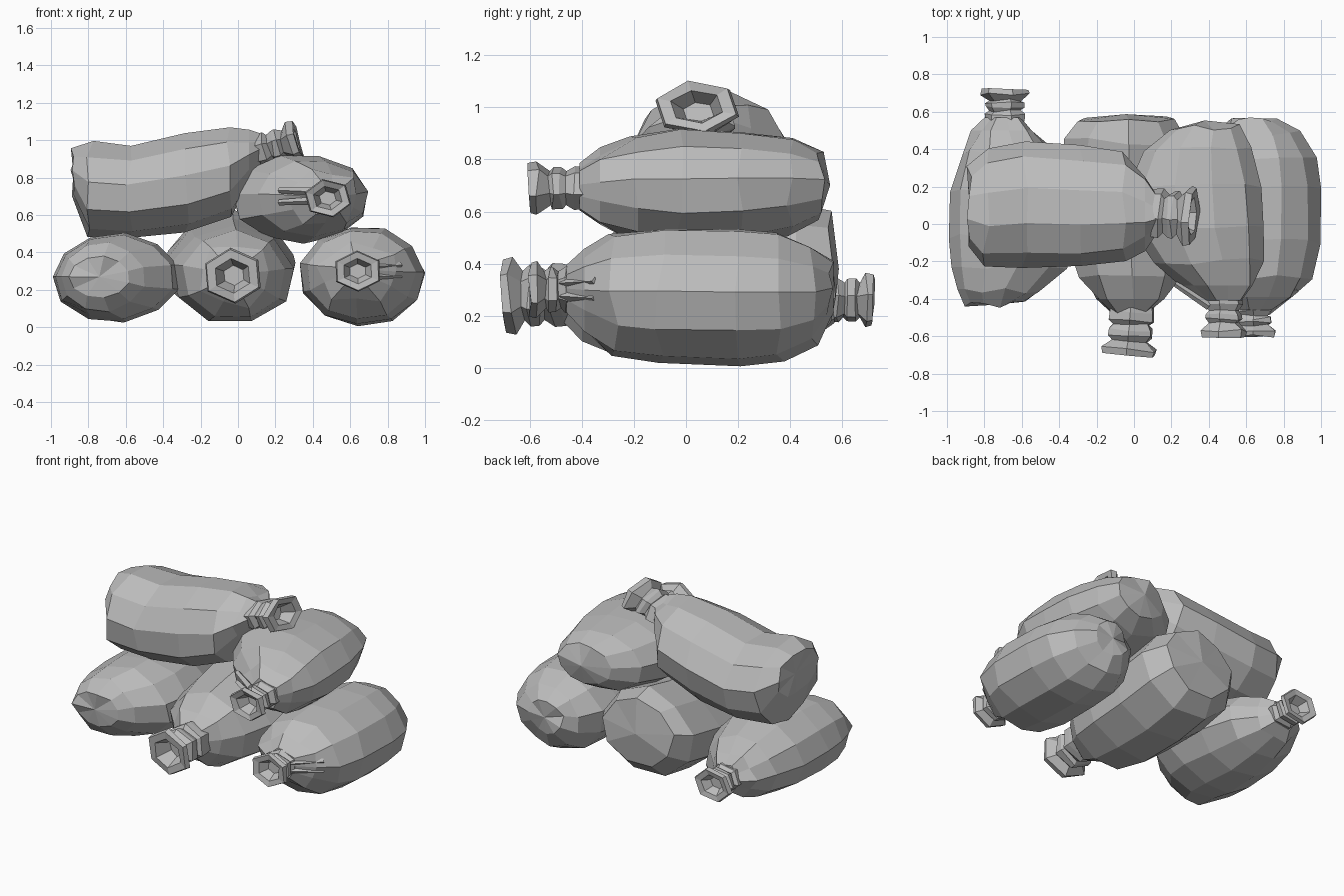
import bpy, bmesh, math, random
from mathutils import Vector

random.seed(4)
cube = bpy.data.objects.get("Cube")
if cube:
    bpy.data.objects.remove(cube)

cloth = bpy.data.materials.new("grey_cloth")
cloth.use_nodes = True
GREY = (0.5, 0.5, 0.5, 1)
cloth.diffuse_color = GREY
cloth.node_tree.nodes["Principled BSDF"].inputs["Base Color"].default_value = GREY


def finish(name, bm):
    bmesh.ops.recalc_face_normals(bm, faces=bm.faces[:])
    mesh = bpy.data.meshes.new(name)
    bm.to_mesh(mesh)
    bm.free()
    mesh.materials.append(cloth)
    obj = bpy.data.objects.new(name, mesh)
    bpy.context.collection.objects.link(obj)
    return obj


def bridge(bm, rings):
    for a, b in zip(rings, rings[1:]):
        for i in range(len(a)):
            j = (i + 1) % len(a)
            bm.faces.new((a[i], a[j], b[j], b[i]))


def sack_body(name, sections, along_x=False, sides=11, phase=0.5, bulge=0.02):
    """Loft sections (position, side centre, height, half width, half height), neck first."""
    bm = bmesh.new()
    rings = []
    wobble = [random.uniform(0.99, 1.05) for _ in range(sides)]
    for k, (p, c, z, w, h) in enumerate(sections):
        ring = []
        for i in range(sides):
            a = math.tau * (i + phase) / sides
            s = wobble[i] * random.uniform(0.98, 1.02)
            if k < 2:  # gathered pleats beside the neck
                s *= 1.06 if i % 2 else 0.86
            u, v = c + w * s * math.cos(a), z + h * s * math.sin(a)
            q = p + random.uniform(-0.02, 0.02) * (k > 1)
            ring.append(bm.verts.new((q, u, v) if along_x else (u, q, v)))
        rings.append(ring)
    bridge(bm, rings)
    bm.faces.new(rings[0])
    end = bm.faces.new(rings[-1])
    tip = bmesh.ops.poke(bm, faces=[end])["verts"][0]
    # push the centre of the closed end along the sack
    tip.co["yx"[along_x] == "x" and 0 or 1] += bulge
    return finish(name, bm)


# Tied neck: bunched cloth, cord groove, flared mouth, hollow inside
NECK = [(-0.15, 0.75), (0, 0.8), (0.16, 0.82), (0.28, 0.64), (0.4, 0.78), (0.54, 0.8),
        (0.64, 0.64), (0.84, 1.0), (1.0, 0.94), (0.96, 0.62), (0.6, 0.36)]


def sack_neck(name, start, end, width, height, roll=0.0, sides=6):
    start, end = Vector(start), Vector(end)
    axis = end - start
    across = axis.cross(Vector((0, 0, 1))).normalized()
    up = across.cross(axis).normalized()
    bm = bmesh.new()
    rings = []
    for t, r in NECK:
        ring = []
        for i in range(sides):
            a = math.tau * i / sides + roll
            lean = random.uniform(-0.05, 0.05)
            p = start + axis * (t + lean)
            ring.append(bm.verts.new(p + across * (width * r * math.cos(a))
                                     + up * (height * r * math.sin(a))))
        rings.append(ring)
    bridge(bm, rings)
    bm.faces.new(rings[0])
    bm.faces.new(rings[-1])
    return finish(name, bm)


def fold(name, start, end, size=0.022):
    """Thin tapered ridge of pinched cloth."""
    start, end = Vector(start), Vector(end)
    bm = bmesh.new()
    bmesh.ops.create_cone(bm, cap_ends=True, segments=4, radius1=size, radius2=size * 0.7,
                          depth=(end - start).length)
    obj = finish(name, bm)
    obj.rotation_mode = "QUATERNION"
    obj.rotation_quaternion = (end - start).to_track_quat("Z", "Y")
    obj.location = (start + end) / 2


# Lower row
sack_body("left_sack", [
    (0.57, -0.69, 0.26, 0.10, 0.09), (0.5, -0.69, 0.26, 0.17, 0.14),
    (0.38, -0.67, 0.26, 0.25, 0.19), (0.18, -0.66, 0.265, 0.315, 0.23),
    (-0.06, -0.65, 0.27, 0.34, 0.235), (-0.22, -0.66, 0.27, 0.315, 0.22),
    (-0.36, -0.72, 0.27, 0.22, 0.18), (-0.43, -0.74, 0.27, 0.16, 0.11)],
    bulge=-0.01)
sack_neck("left_neck", (-0.69, 0.56, 0.26), (-0.69, 0.72, 0.26), 0.135, 0.11, 0.2)

sack_body("middle_sack", [
    (-0.48, -0.02, 0.28, 0.10, 0.09), (-0.4, -0.01, 0.28, 0.2, 0.17),
    (-0.29, -0.02, 0.28, 0.27, 0.23), (-0.08, -0.03, 0.28, 0.325, 0.255),
    (0.2, -0.04, 0.305, 0.34, 0.27), (0.44, -0.04, 0.35, 0.33, 0.27),
    (0.56, -0.04, 0.38, 0.25, 0.21)], sides=9, phase=0.2, bulge=0.03)
sack_neck("middle_neck", (-0.01, -0.47, 0.28), (-0.03, -0.7, 0.275), 0.165, 0.15, 0.45)

sack_body("right_sack", [
    (-0.46, 0.64, 0.30, 0.11, 0.09), (-0.39, 0.65, 0.29, 0.22, 0.16),
    (-0.28, 0.66, 0.28, 0.28, 0.235), (-0.1, 0.665, 0.28, 0.325, 0.26),
    (0.2, 0.67, 0.275, 0.325, 0.265), (0.36, 0.665, 0.275, 0.3, 0.25),
    (0.49, 0.66, 0.28, 0.22, 0.19), (0.55, 0.64, 0.3, 0.12, 0.11)], phase=0.1, bulge=0.01)
sack_neck("right_neck", (0.64, -0.44, 0.30), (0.64, -0.6, 0.30), 0.135, 0.11, 0.5)

# Upper row
sack_body("upper_right_sack", [
    (-0.41, 0.48, 0.69, 0.11, 0.09), (-0.33, 0.46, 0.69, 0.2, 0.15),
    (-0.2, 0.4, 0.69, 0.29, 0.2), (-0.03, 0.34, 0.685, 0.355, 0.235),
    (0.2, 0.33, 0.69, 0.35, 0.22), (0.4, 0.34, 0.695, 0.28, 0.185),
    (0.52, 0.38, 0.7, 0.18, 0.13)], phase=0.3, bulge=0.04)
sack_neck("upper_right_neck", (0.48, -0.4, 0.69), (0.48, -0.6, 0.69), 0.13, 0.105, 0.3)

sack_body("top_sack", [
    (0.12, 0.06, 0.94, 0.11, 0.09), (0.06, 0.07, 0.9, 0.2, 0.15),
    (-0.05, 0.09, 0.83, 0.29, 0.24), (-0.28, 0.09, 0.775, 0.32, 0.265),
    (-0.58, 0.1, 0.725, 0.33, 0.25), (-0.79, 0.08, 0.74, 0.31, 0.255),
    (-0.88, 0.09, 0.82, 0.21, 0.135)], along_x=True, phase=0.25, bulge=0.03)
sack_neck("top_neck", (0.11, 0.06, 0.945), (0.32, 0.04, 1.005), 0.17, 0.11, 0.3)

# Pinched folds running from the necks onto the sacks
for label, (x, y, z), reach in (("right", (0.64, -0.47, 0.3), 0.23),
                                ("upper_right", (0.48, -0.44, 0.7), -0.26)):
    for n, dz in enumerate((-0.025, 0.025)):
        fold(f"{label}_fold_{n + 1}", (x + reach * 0.3, y, z + dz),
             (x + reach, y + 0.12, z + dz * 1.3))
